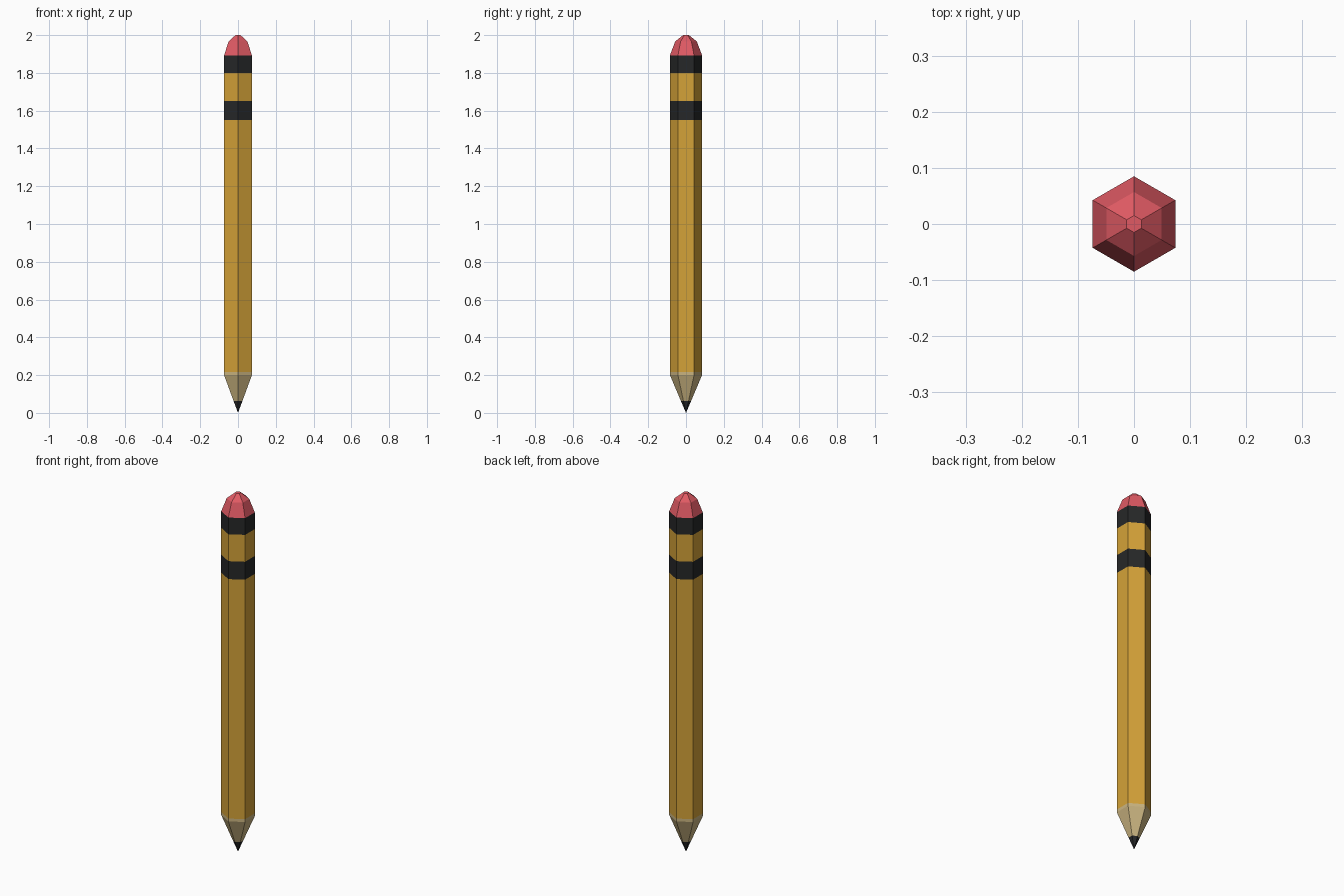
import bpy, bmesh, math

if "Cube" in bpy.data.objects:
    bpy.data.objects.remove(bpy.data.objects["Cube"])


def srgb(*c):
    return [((v / 255 + 0.055) / 1.055) ** 2.4 if v > 10 else v / 255 / 12.92 for v in c] + [1]


def material(name, *c):
    m = bpy.data.materials.new(name)
    m.diffuse_color = srgb(*c)
    m.use_nodes = True
    m.node_tree.nodes["Principled BSDF"].inputs["Base Color"].default_value = m.diffuse_color
    return m


yellow = material("yellow paint", 212, 162, 56)
black = material("black", 38, 39, 40)
wood = material("bare wood", 202, 180, 128)
pink = material("eraser pink", 224, 90, 100)

SIDES, R = 6, 0.085


def hex_part(name, profile, mats, pick=lambda z: 0):
    """Six-sided lathe of (radius, z) points; zero radius makes a point."""
    bm = bmesh.new()
    rings = []
    for r, z in profile:
        n = SIDES if r > 0 else 1
        rings.append([bm.verts.new((r * math.cos(math.pi / 2 + i * math.tau / SIDES),
                                    r * math.sin(math.pi / 2 + i * math.tau / SIDES), z))
                      for i in range(n)])
    for a, b in zip(rings, rings[1:]):
        for i in range(SIDES):
            j = (i + 1) % SIDES
            low = [a[0]] if len(a) == 1 else [a[i], a[j]]
            f = bm.faces.new(low + [b[j], b[i]])
            f.material_index = pick(f.calc_center_median().z)
    if name == "eraser":
        bm.faces.new(rings[-1])
    bm.normal_update()
    me = bpy.data.meshes.new(name)
    bm.to_mesh(me)
    bm.free()
    for m in mats:
        me.materials.append(m)
    ob = bpy.data.objects.new(name, me)
    bpy.context.collection.objects.link(ob)
    return ob


# sharpened end: lead point, then bare wood running slightly up the shaft
hex_part("lead_tip", [(0, 0), (0.027, 0.063)], [black])
hex_part("sharpened_wood", [(0.027, 0.063), (R, 0.2), (R, 0.216)], [wood])

# painted shaft with two dark bands
hex_part("shaft", [(R, z) for z in (0.216, 1.55, 1.65, 1.80, 1.893)], [yellow, black],
         lambda z: int(1.55 < z < 1.65 or z > 1.8))

# faceted eraser dome
hex_part("eraser", [(R, 1.893), (0.057, 1.967), (0.015, 2.0)], [pink])
